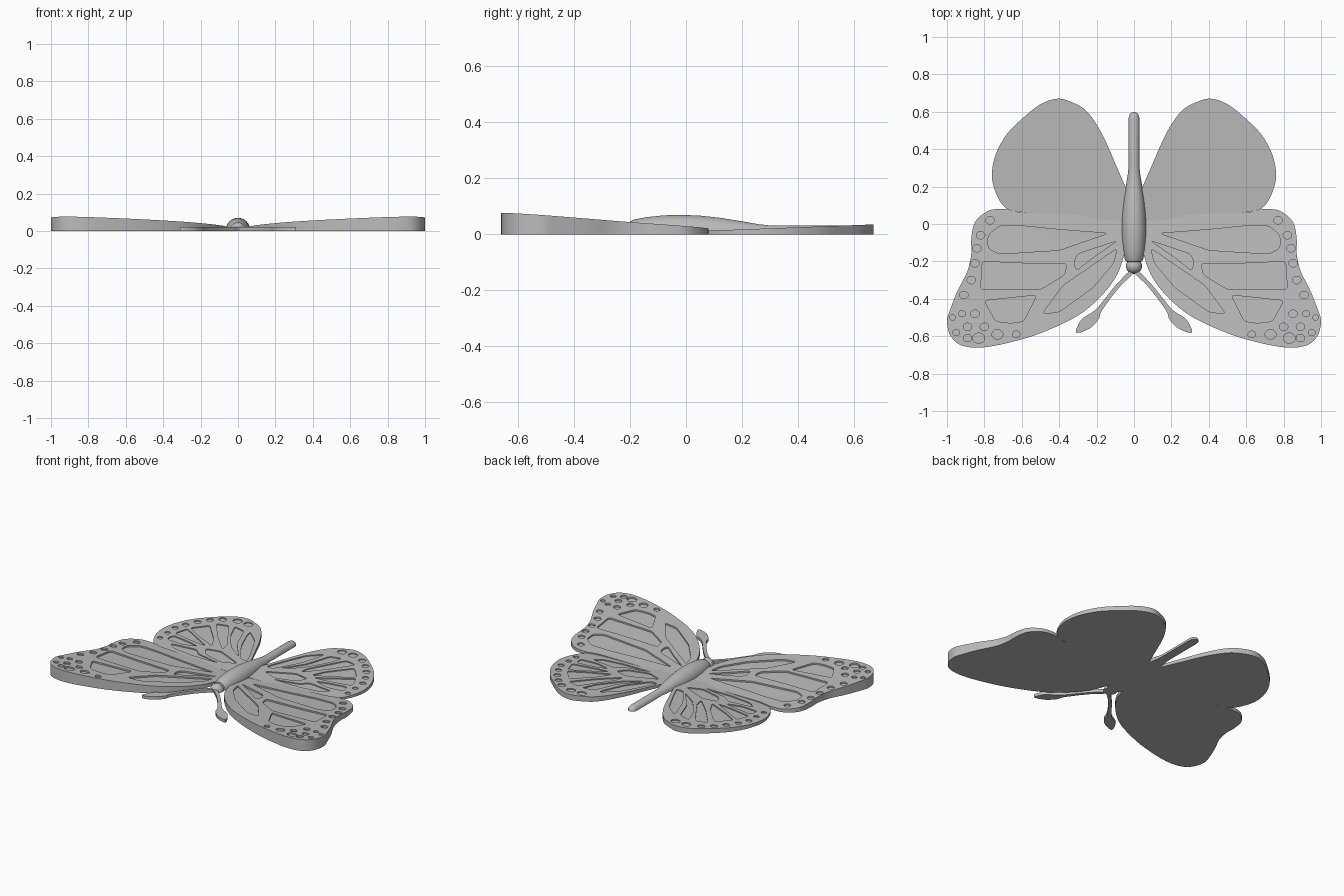
import bpy, bmesh, math
from mathutils import Vector

if "Cube" in bpy.data.objects:
    bpy.data.objects.remove(bpy.data.objects["Cube"])

grey = bpy.data.materials.new("plain_grey")
grey.use_nodes = True
grey.diffuse_color = (0.5, 0.5, 0.5, 1)
grey.node_tree.nodes["Principled BSDF"].inputs["Base Color"].default_value = grey.diffuse_color


def add_object(name, mesh, mirrored=False):
    """Link a finished mesh, with smooth shading and an optional mirror across x."""
    mesh.materials.clear()
    mesh.materials.append(grey)
    obj = bpy.data.objects.new(name, mesh)
    bpy.context.collection.objects.link(obj)
    if mirrored:
        obj.modifiers.new("mirror", "MIRROR").use_mirror_merge = False
    bpy.ops.object.select_all(action="DESELECT")
    obj.select_set(True)
    bpy.context.view_layer.objects.active = obj
    bpy.ops.object.shade_smooth_by_angle(angle=math.radians(35))
    return obj


def smooth_loop(points, steps=5):
    """Closed flowing curve through points given in hundredths of a unit."""
    pts = [Vector(p) / 100 for p in points]
    count, loop = len(pts), []
    for i in range(count):
        a, b, c, d = (pts[(i + k) % count] for k in range(4))
        for s in range(steps):
            t = s / steps
            p = b + (c - a) * t / 2
            p += (a - b * 2.5 + c * 2 - d / 2) * t * t
            p += (b * 3 - a - c * 3 + d) / 2 * t ** 3
            loop.append((max(p.x, 0), p.y))
    return loop


def rounded_loop(points, radius=0.02, steps=4):
    """Polygon with softened corners."""
    pts = [Vector(p) / 100 for p in points]
    loop = []
    for i, corner in enumerate(pts):
        ends = []
        for other in (pts[i - 1], pts[(i + 1) % len(pts)]):
            edge = other - corner
            ends.append(corner + edge.normalized() * min(radius, edge.length * 0.4))
        for s in range(steps + 1):
            t = s / steps
            loop.append(ends[0] * (1 - t) ** 2 + corner * 2 * t * (1 - t) + ends[1] * t * t)
    return loop


def spot_loop(x, y, size, sides=14):
    """Small oval hole in the wing border."""
    turns = [math.tau * i / sides for i in range(sides)]
    return [((x + size * 1.15 * math.cos(a)) / 100, (y + size * math.sin(a)) / 100) for a in turns]


def plate(name, loops, bottom, top):
    """Fill the first loop, cut the others out, and shape it between two heights."""
    curve = bpy.data.curves.new(name, "CURVE")
    curve.dimensions = "2D"
    curve.fill_mode = "BOTH"
    curve.extrude = 0.5
    for loop in loops:
        spline = curve.splines.new("POLY")
        spline.points.add(len(loop) - 1)
        spline.use_cyclic_u = True
        for point, co in zip(spline.points, loop):
            point.co = (co[0], co[1], 0, 1)
    helper = bpy.data.objects.new(name + "_curve", curve)
    bpy.context.collection.objects.link(helper)
    graph = bpy.context.evaluated_depsgraph_get()
    mesh = bpy.data.meshes.new_from_object(helper.evaluated_get(graph))
    bpy.data.objects.remove(helper)
    bm = bmesh.new()
    bm.from_mesh(mesh)
    bmesh.ops.remove_doubles(bm, verts=bm.verts, dist=0.0001)
    for v in bm.verts:
        v.co.z = (top if v.co.z > 0 else bottom)(v.co.x, v.co.y)
    bmesh.ops.recalc_face_normals(bm, faces=bm.faces)
    bm.to_mesh(mesh)
    bm.free()
    return add_object(name, mesh, mirrored=True)


def ground(x, y):
    return 0


def wing(name, outline, cells, spots, height, depth):
    """Solid sloped wing with a raised vein frame around sunken cells."""
    def floor(x, y):
        return max(height(x, y) - depth, 0.002)

    def surface(x, y):
        return max(height(x, y), 0.006)

    edge = smooth_loop(outline)
    holes = [rounded_loop(c) for c in cells] + [spot_loop(*s) for s in spots]
    plate(name + "_base", [edge], ground, floor)
    plate(name + "_veins", [edge] + holes, floor, surface)


def half_lathe(name, profile, steps=24, lift=1.06):
    """Half-round solid along y from (y, radius) pairs, flat underneath."""
    bm = bmesh.new()
    rings = []
    for y, r in profile:
        angles = [math.pi * i / steps for i in range(steps + 1)]
        rings.append([bm.verts.new((r * math.cos(a), y, r * lift * math.sin(a))) for a in angles])
    for a, b in zip(rings, rings[1:]):
        for i in range(steps + 1):
            j = (i + 1) % (steps + 1)
            bm.faces.new((a[i], a[j], b[j], b[i]))
    bm.faces.new(rings[0])
    bm.faces.new(rings[-1])
    bmesh.ops.recalc_face_normals(bm, faces=bm.faces)
    mesh = bpy.data.meshes.new(name)
    bm.to_mesh(mesh)
    bm.free()
    return add_object(name, mesh)


# Large front wings, rising outward and forward
fore_outline = [
    (64, 7), (70, 8), (78, 7), (85, 1), (87, -8), (87, -16), (89, -25), (94, -35), (98, -45),
    (100, -52), (98, -60), (92, -65), (81, -66), (65, -63), (49, -58), (30, -49), (17, -38),
    (9, -27), (5, -16), (2, -8), (2, 3), (30, 5), (58, 6)]
fore_cells = [
    [(14, -5), (40, -3), (60, -1), (72, -1), (78, -6), (78, -13), (72, -16), (40, -14)],
    [(36, -21), (60, -21), (81, -20), (82, -35), (50, -35), (37, -27)],
    [(52, -38), (80, -41), (74, -52), (66, -53), (59, -52)],
    [(9, -13), (22, -22), (38, -33), (49, -48), (40, -47), (22, -34), (11, -21)],
    [(9, -9), (30, -16), (32, -20), (31, -25), (22, -18)]]
fore_spots = [
    (77, 2, 2), (82, -6, 2), (84, -13, 2), (85, -21, 2), (87, -30, 2), (91, -38, 2), (85, -48, 2),
    (92, -48, 1.6), (97, -50, 1.4), (89, -55, 2), (80, -55, 2), (95, -58, 1.6), (89, -61, 2),
    (83, -61, 2.8), (73, -59, 2.6), (63, -59, 1.8)]
wing("fore_wing", fore_outline, fore_cells, fore_spots,
     lambda x, y: 0.008 + 0.025 * x - 0.07 * y, 0.01)

# Smaller rear wings, rising gently backward
hind_outline = [
    (4, 18), (9, 30), (17, 48), (25, 60), (33, 65), (41, 67), (50, 64), (59, 57), (68, 48),
    (74, 37), (76, 26), (74, 17), (70, 10), (64, 7), (40, 4), (6, 2), (2, 8)]
hind_cells = [
    [(7, 20), (12, 31), (19, 45), (28, 53), (27, 48), (22, 35), (12, 20)],
    [(15, 22), (26, 36), (32, 52), (40, 54), (36, 44), (26, 30)],
    [(30, 31), (44, 53), (52, 51), (40, 36), (29, 25)],
    [(42, 34), (54, 47), (62, 38), (52, 32), (37, 25)],
    [(40, 23), (63, 36), (66, 27), (50, 24)],
    [(44, 20), (52, 22), (65, 24), (66, 18), (54, 17)],
    [(10, 14), (28, 22), (38, 20), (34, 14), (20, 10)],
    [(20, 8), (38, 12), (42, 16), (60, 14), (55, 10), (40, 8)]]
hind_spots = [
    (35, 61, 2.6), (43, 61, 2.6), (52, 58, 2.2), (58, 53, 2), (63, 47, 2), (67, 40, 1.8),
    (70, 33, 1.8), (70, 25, 1.6), (70, 17, 1.6)]
wing("hind_wing", hind_outline, hind_cells, hind_spots,
     lambda x, y: 0.010 + 0.038 * y, 0.007)

# Flat antennae with leaf-shaped tips
antenna = [
    (1, -24), (10, -33), (18, -43), (22, -47), (28, -51), (31, -58), (24, -56), (19, -51),
    (17, -46), (8, -34), (0, -26)]
plate("antenna", [smooth_loop(antenna)], ground, lambda x, y: 0.02)

# Rounded body tapering into a long tail
half_lathe("body", [
    (-0.205, 0.03), (-0.2, 0.043), (-0.185, 0.05), (-0.14, 0.058), (-0.08, 0.064), (-0.02, 0.066),
    (0.05, 0.063), (0.12, 0.056), (0.2, 0.044), (0.26, 0.034), (0.3, 0.03), (0.56, 0.03),
    (0.58, 0.026), (0.592, 0.018), (0.598, 0.006)])

# Round head
head_turns = [math.pi * (0.04 + 0.92 * i / 12) for i in range(13)]
half_lathe("head", [(-0.225 - 0.042 * math.cos(a), 0.043 * math.sin(a)) for a in head_turns])
